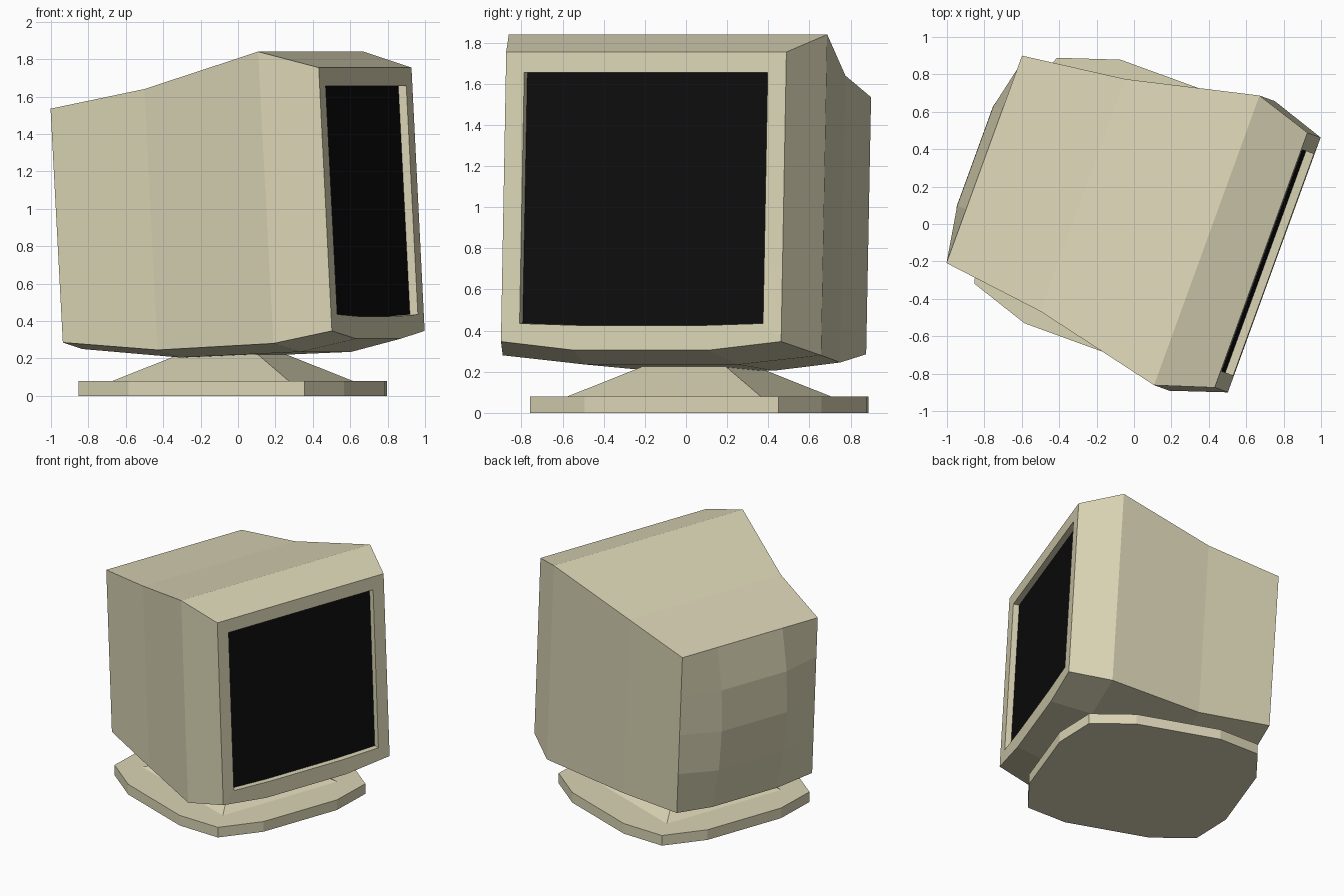
import bpy, bmesh, math

if "Cube" in bpy.data.objects:
    bpy.data.objects.remove(bpy.data.objects["Cube"])

YAW = math.radians(-20)          # whole model is turned on its stand
CENTRE = (0.017, 0.048, 0)       # local x = forward (screen), y = sideways


def material(name, rgb):
    m = bpy.data.materials.new(name)
    m.diffuse_color = (*rgb, 1)
    m.use_nodes = True
    m.node_tree.nodes["Principled BSDF"].inputs["Base Color"].default_value = m.diffuse_color
    return m


beige = material("beige_plastic", (0.70, 0.66, 0.46))
black = material("dark_glass", (0.004, 0.004, 0.004))


def finish(name, bm, mat):
    bmesh.ops.recalc_face_normals(bm, faces=bm.faces)
    me = bpy.data.meshes.new(name)
    bm.to_mesh(me)
    bm.free()
    me.materials.append(mat)
    ob = bpy.data.objects.new(name, me)
    ob.location = CENTRE
    ob.rotation_euler.z = YAW
    bpy.context.collection.objects.link(ob)
    return ob


def loft(bm, rings):
    loops = [[bm.verts.new(p) for p in r] for r in rings]
    for a, b in zip(loops, loops[1:]):
        for i in range(len(a)):
            j = (i + 1) % len(a)
            bm.faces.new((a[i], a[j], b[j], b[i]))
    return loops


# Cross-section of the housing: 4 columns x 5 rows, sagging at the bottom
COLS = (-1, -0.48, 0.48, 1)
ROWS = 4


def grid(half, u_top, z_top, u_bot, z_bot, z_sag, bulge=0):
    pts = {}
    for c, k in enumerate(COLS):
        low = z_sag if c in (1, 2) else z_bot
        for r in range(ROWS + 1):
            t = r / ROWS
            push = bulge * math.sin(math.pi * t) ** 0.7 if c in (1, 2) and 0 < r < ROWS else 0
            pts[c, r] = (u_top + (u_bot - u_top) * t - push, k * half,
                         z_top + (low - z_top) * t)
    return pts


RIM = ([(c, 0) for c in range(4)] + [(3, r) for r in range(1, ROWS + 1)]
       + [(c, ROWS) for c in (2, 1, 0)] + [(0, r) for r in range(ROWS - 1, 0, -1)])

# Screen recess, bezel opening, front, widest rib, waist, back
sections = [
    grid(0.63, 0.665, 1.655, 0.731, 0.435, 0.425),
    grid(0.63, 0.710, 1.655, 0.776, 0.435, 0.425),
    grid(0.725, 0.705, 1.755, 0.780, 0.347, 0.305),
    grid(0.824, 0.396, 1.840, 0.483, 0.280, 0.235),
    grid(0.661, -0.310, 1.640, -0.235, 0.245, 0.205),
    grid(0.590, -0.870, 1.535, -0.800, 0.285, 0.250, bulge=0.088),
]

# Housing with domed back panel
bm = bmesh.new()
loops = loft(bm, [[s[k] for k in RIM] for s in sections])
back = dict(zip(RIM, loops[-1]))
for key, p in sections[-1].items():
    if key not in back:
        back[key] = bm.verts.new(p)
for c in range(3):
    for r in range(ROWS):
        bm.faces.new((back[c, r], back[c + 1, r], back[c + 1, r + 1], back[c, r + 1]))
finish("housing", bm, beige)

# Screen
bm = bmesh.new()
bm.faces.new([bm.verts.new(sections[0][k]) for k in RIM])
screen = finish("screen", bm, black)
if screen.data.polygons[0].normal.x < 0:
    screen.data.flip_normals()


# Foot: twelve-sided plate and square tapered neck
def around(points, z):
    ring = []
    for q in range(4):
        c, s = round(math.cos(q * math.pi / 2)), round(math.sin(q * math.pi / 2))
        ring += [(x * c - y * s - 0.048, x * s + y * c, z) for x, y in points]
    return ring


def solid(name, rings):
    bm = bmesh.new()
    ls = loft(bm, rings)
    bm.faces.new(ls[0])
    bm.faces.new(ls[-1])
    finish(name, bm, beige)


plate = [(0.75, -0.32), (0.75, 0.32), (0.643, 0.643)]
solid("base_plate", [around(plate, 0), around(plate, 0.08)])
solid("neck", [around([(0.5, 0.5)], 0.08), around([(0.21, 0.21)], 0.228)])
